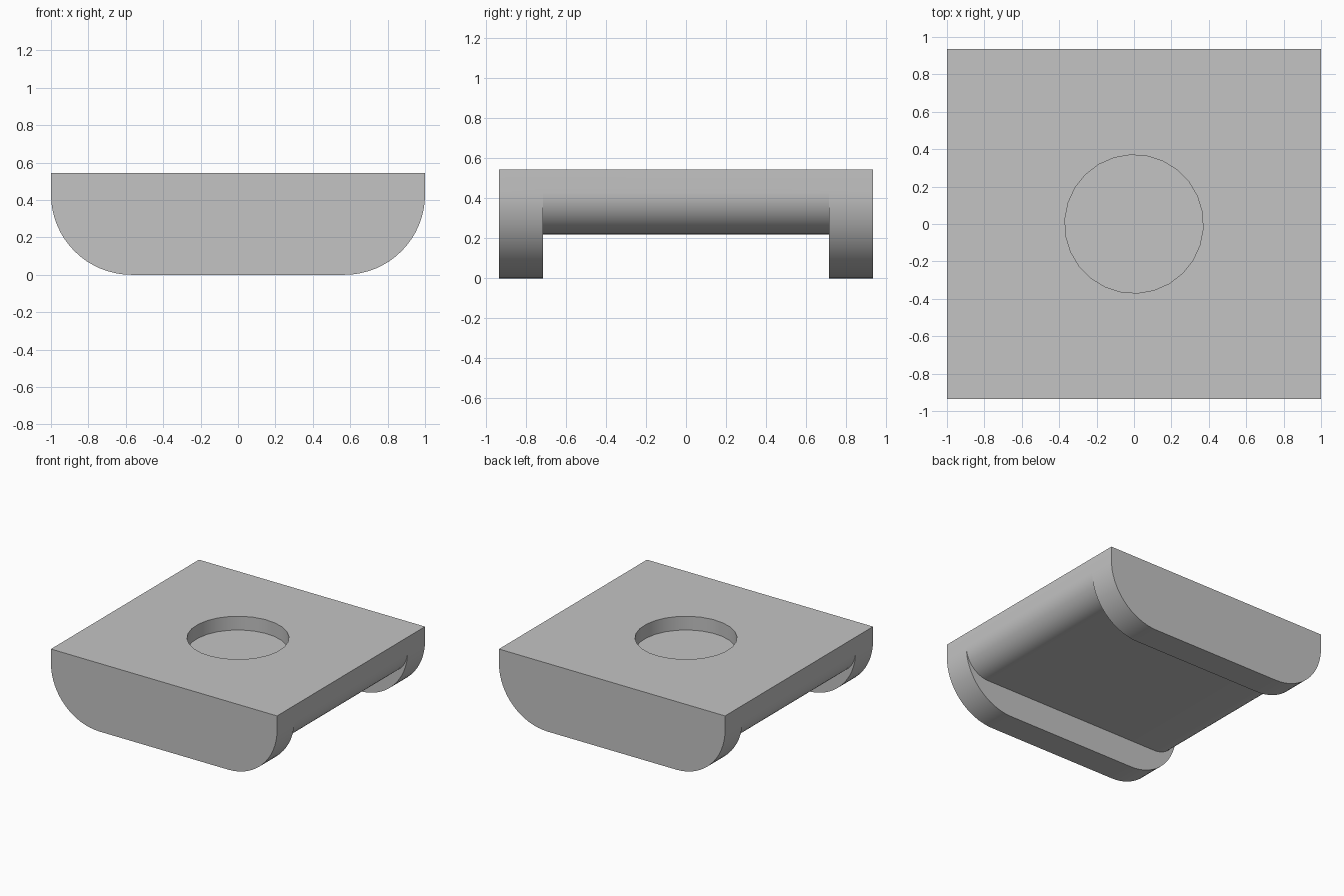
import bpy
import bmesh
from math import cos, sin, pi, radians

cube = bpy.data.objects.get("Cube")
if cube:
    bpy.data.objects.remove(cube, do_unlink=True)

HALF_X, HALF_Y, TOP = 1.0, 0.935, 0.545
ARC_Z = 0.43          # height where the rounded corners start
SLOT_Z, SLOT_Y = 0.22, 0.715
HOLE_R, HOLE_DEPTH = 0.37, 0.11

grey = bpy.data.materials.new("plain grey")
grey.use_nodes = True
colour = (0.55, 0.55, 0.55, 1)
grey.diffuse_color = colour
grey.node_tree.nodes["Principled BSDF"].inputs["Base Color"].default_value = colour


def rounded_bottom(floor, steps):
    """Outline from the right side, round the bottom, to the left side."""
    r = ARC_Z - floor
    right = [(HALF_X - r + r * cos(i * pi / 2 / steps),
              ARC_Z - r * sin(i * pi / 2 / steps)) for i in range(steps + 1)]
    return right + [(-x, z) for x, z in reversed(right)]


def extrude(name, points, direction):
    """Solid made by sweeping a closed outline along a direction."""
    bm = bmesh.new()
    face = bm.faces.new([bm.verts.new(p) for p in points])
    swept = bmesh.ops.extrude_face_region(bm, geom=[face], use_keep_orig=True)
    moved = [g for g in swept["geom"] if isinstance(g, bmesh.types.BMVert)]
    bmesh.ops.translate(bm, verts=moved, vec=direction)
    bmesh.ops.recalc_face_normals(bm, faces=bm.faces)
    mesh = bpy.data.meshes.new(name)
    bm.to_mesh(mesh)
    bm.free()
    mesh.materials.append(grey)
    obj = bpy.data.objects.new(name, mesh)
    bpy.context.collection.objects.link(obj)
    return obj


# Body: flat top, rounded lower sides
outline = [(HALF_X, TOP)] + rounded_bottom(0, 16) + [(-HALF_X, TOP)]
body = extrude("body", [(x, -HALF_Y, z) for x, z in outline], (0, 2 * HALF_Y, 0))

# Slot under the middle, leaving a foot at each end
outline = [(1.2, ARC_Z)] + rounded_bottom(SLOT_Z, 12) + [(-1.2, ARC_Z), (-1.2, -0.2), (1.2, -0.2)]
slot = extrude("slot_cutter", [(x, -SLOT_Y, z) for x, z in outline], (0, 2 * SLOT_Y, 0))

# Shallow round recess in the top
SIDES = 26
ring = [(HOLE_R * cos(radians(93) + i * 2 * pi / SIDES),
         HOLE_R * sin(radians(93) + i * 2 * pi / SIDES), TOP - HOLE_DEPTH) for i in range(SIDES)]
recess = extrude("recess_cutter", ring, (0, 0, 0.4))

bpy.ops.object.select_all(action='DESELECT')
body.select_set(True)
bpy.context.view_layer.objects.active = body
for cutter in (slot, recess):
    mod = body.modifiers.new(cutter.name, 'BOOLEAN')
    mod.operation = 'DIFFERENCE'
    mod.solver = 'EXACT'
    mod.object = cutter
    bpy.ops.object.modifier_apply(modifier=mod.name)
    bpy.data.objects.remove(cutter, do_unlink=True)

bpy.ops.object.shade_smooth_by_angle(angle=radians(30))
